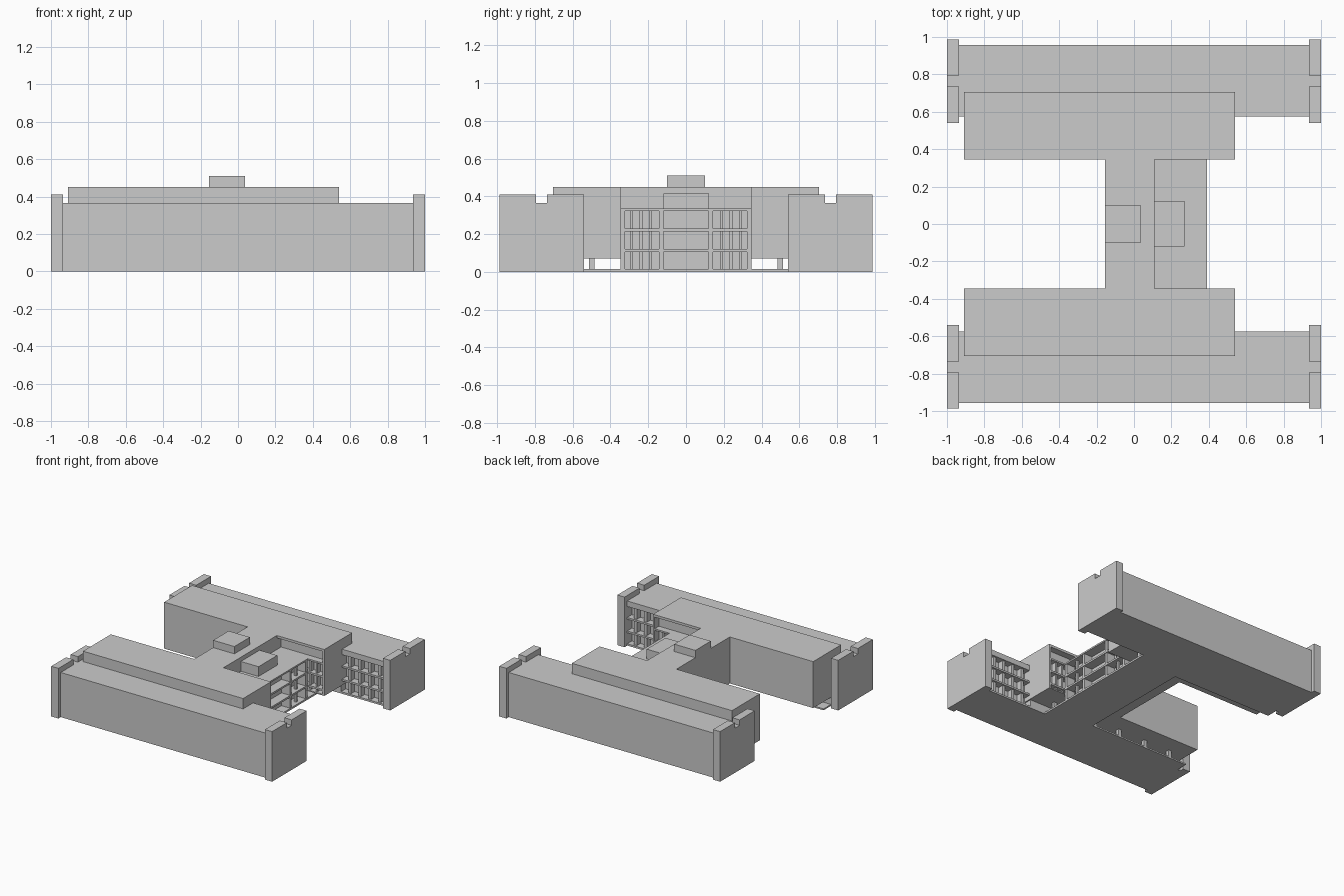
import bpy, bmesh


def boxes(name, items):
    """One object made of boxes given as (x0, x1, y0, y1, z0, z1)."""
    bm = bmesh.new()
    for x0, x1, y0, y1, z0, z1 in items:
        y0, y1 = min(y0, y1), max(y0, y1)
        v = bmesh.ops.create_cube(bm, size=1)["verts"]
        for p in v:
            p.co = ((x0 + x1) / 2 + p.co.x * (x1 - x0),
                    (y0 + y1) / 2 + p.co.y * (y1 - y0),
                    (z0 + z1) / 2 + p.co.z * (z1 - z0))
    me = bpy.data.meshes.new(name)
    bm.to_mesh(me)
    bm.free()
    ob = bpy.data.objects.new(name, me)
    bpy.context.collection.objects.link(ob)
    return ob


def both(name, items):
    """The same part on the +y and -y side."""
    for side, s in (("back", 1), ("front", -1)):
        boxes(f"{name}_{side}", [(a, b, s * c, s * d, e, f) for a, b, c, d, e, f in items])


FLOORS = [(0.105, 0.12), (0.215, 0.23), (0.322, 0.335)]

# long outer wings; the inner facade at the right end is set back
both("wing", [(-0.935, 0.53, 0.575, 0.957, 0, 0.365),
              (0.53, 0.935, 0.635, 0.957, 0, 0.365)])

# floor slabs and posts of the set-back wing facade
both("wing_facade_floors", [(0.53, 0.935, 0.575, 0.635, a, b)
                            for a, b in [(0, 0.015)] + FLOORS[:2] + [(0.32, 0.365)]])
both("wing_facade_posts", [(x - 0.012, x + 0.012, 0.59, 0.635, 0, 0.34)
                           for x in (0.60, 0.69, 0.78, 0.87)])

# end walls of the wings with a notch in the parapet
both("wing_end_wall", [b for x in (-1, 0.935) for b in (
    (x, x + 0.065, 0.54, 0.987, 0, 0.365),
    (x, x + 0.065, 0.54, 0.735, 0.365, 0.41),
    (x, x + 0.065, 0.795, 0.987, 0.365, 0.41))])

# taller inner blocks, raised above an open ground floor
both("inner_block", [(-0.91, 0.11, 0.345, 0.705, 0.07, 0.45),
                     (0.11, 0.54, 0.40, 0.705, 0.07, 0.45),
                     (0.525, 0.54, 0.345, 0.40, 0.07, 0.45)])
both("inner_block_floors", [(0.11, 0.525, 0.345, 0.40, a, b)
                            for a, b in [(0.07, 0.08)] + FLOORS + [(0.43, 0.45)]])
both("inner_block_posts", [(x - 0.008, x + 0.008, 0.36, 0.40, 0.07, 0.33)
                           for x in (0.40, 0.46)])

# ground slab edge and columns below the inner blocks
both("ground_slab", [(-0.91, 0.39, 0.48, 0.58, 0, 0.012)])
both("ground_columns", [(x - 0.014, x + 0.014, 0.485, 0.513, 0, 0.075)
                        for x in (-0.76, -0.52, -0.27, -0.03, 0.21, 0.36)])

# link between the wings: high part and lower terrace part
boxes("link_high", [(-0.155, 0.11, -0.345, 0.345, 0.07, 0.45)])
boxes("link_low", [(0.0, 0.31, -0.345, 0.345, 0, 0.335)])
boxes("link_ground_slab", [(0.0, 0.39, -0.58, 0.58, 0, 0.015)])

# gridded facade of the link
boxes("link_floors", [(0.30, 0.39, -0.345, 0.345, a, b) for a, b in FLOORS])
boxes("link_piers", [(0.30, 0.385, y - 0.012, y + 0.012, 0, 0.33)
                     for y in (-0.335, -0.132, 0.132, 0.335)])
boxes("link_posts", [(0.345, 0.365, y - 0.009, y + 0.009, 0, 0.33)
                     for y in (-0.24, 0.24)])
boxes("link_mullions", [(0.31, 0.33, y - 0.006, y + 0.006, 0, 0.33)
                        for y in (-0.29, -0.19, 0.19, 0.29)])

# roof houses
boxes("roof_house_high", [(-0.155, 0.037, -0.1, 0.1, 0.44, 0.51)])
boxes("roof_house_low", [(0.105, 0.27, -0.12, 0.122, 0.33, 0.415)])
